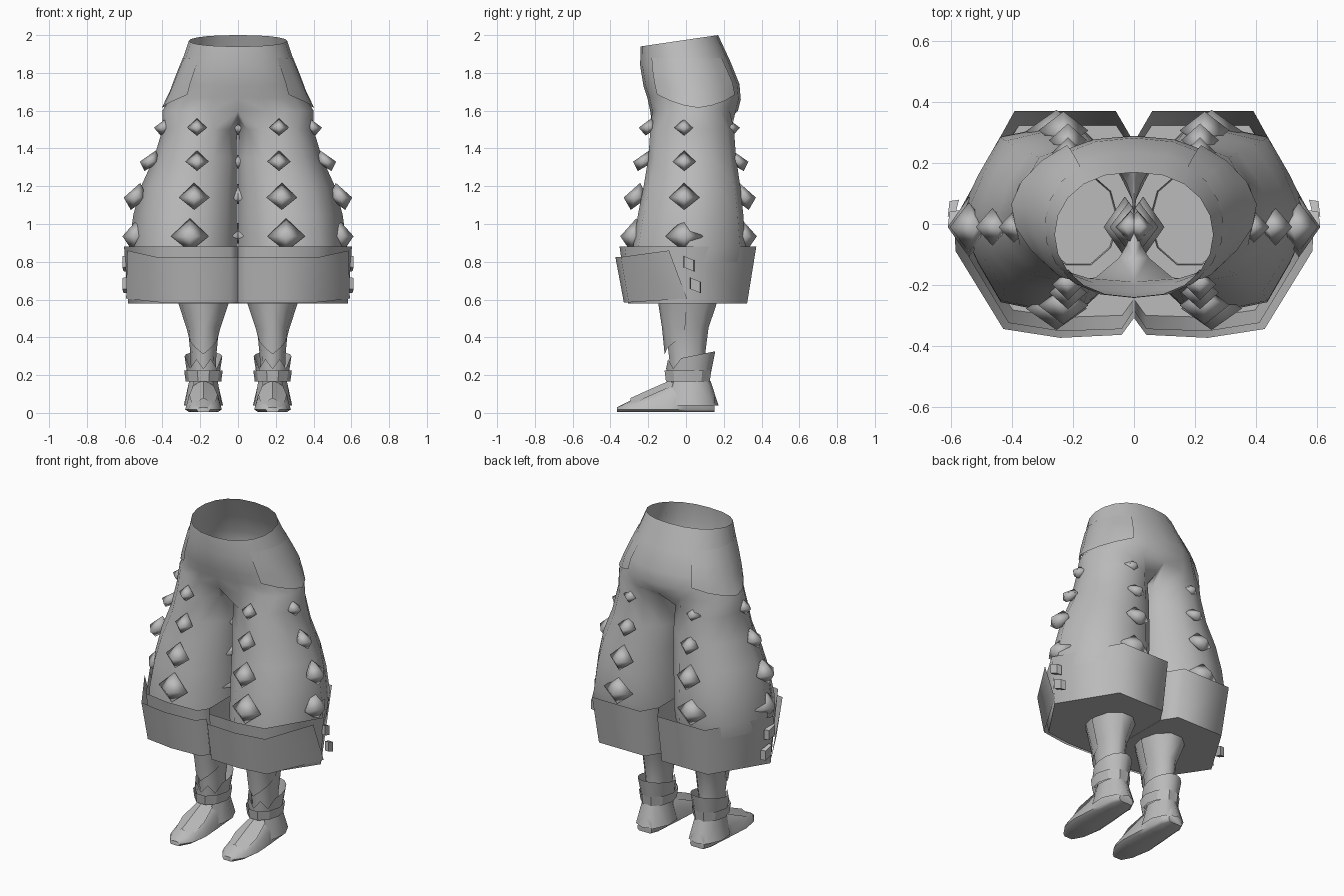
import bpy, math
from math import sin, cos, radians

if "Cube" in bpy.data.objects:
    bpy.data.objects.remove(bpy.data.objects["Cube"], do_unlink=True)

grey = bpy.data.materials.new("plain_grey")
grey.use_nodes = True
colour = (0.5, 0.5, 0.5, 1)
grey.diffuse_color = colour
grey.node_tree.nodes["Principled BSDF"].inputs["Base Color"].default_value = colour


def build(name, verts, faces, angle=60):
    """Make one mirrored object from a left-hand half."""
    me = bpy.data.meshes.new(name)
    me.from_pydata(verts, [], faces)
    me.materials.append(grey)
    ob = bpy.data.objects.new(name, me)
    bpy.context.collection.objects.link(ob)
    bpy.ops.object.select_all(action='DESELECT')
    ob.select_set(True)
    bpy.context.view_layer.objects.active = ob
    bpy.ops.object.mode_set(mode='EDIT')
    bpy.ops.mesh.select_all(action='SELECT')
    bpy.ops.mesh.normals_make_consistent(inside=False)
    bpy.ops.object.mode_set(mode='OBJECT')
    bpy.ops.object.shade_smooth_by_angle(angle=radians(angle))
    mirror = ob.modifiers.new("Mirror", 'MIRROR')
    mirror.merge_threshold = 0.0005


def bridge(a, b, n, closed):
    """Quads between two rows of n vertices starting at a and b."""
    return [(a + i, a + (i + 1) % n, b + (i + 1) % n, b + i)
            for i in range(n if closed else n - 1)]


def loft(name, rings, closed=True, caps=(False, False), angle=60):
    n = len(rings[0])
    verts = [p for r in rings for p in r]
    faces = [f for k in range(len(rings) - 1)
             for f in bridge(k * n, k * n + n, n, closed)]
    if caps[0]:
        faces.append(tuple(range(n)))
    if caps[1]:
        faces.append(tuple(range(len(verts) - n, len(verts))))
    build(name, verts, faces, angle)


def arc(z, cx, cy, rx, ry, n, start=0, end=None):
    """Ring, or open arc from start to end in degrees."""
    step = 360 / n if end is None else (end - start) / (n - 1)
    return [(cx + rx * cos(radians(start + i * step)),
             cy + ry * sin(radians(start + i * step)), z) for i in range(n)]


# Trousers: waist half rings branch into a full leg ring at the crotch
# waist rows: front z, back z, half width, front y, back y
WAIST = [(1.94, 2.0, .26, -.24, .17), (1.84, 1.86, .3, -.243, .235),
         (1.73, 1.74, .345, -.225, .283), (1.67, 1.66, .36, -.205, .29),
         (1.6, 1.6, .4, -.19, .275)]
# leg rows: z, centre x, half width, front y, back y, how six-sided
LEG = [(1.5, .2, .2, -.19, .255, .1), (1.35, .213, .232, -.2, .266, .3),
       (1.2, .245, .268, -.225, .288, .5), (1.05, .264, .29, -.255, .304, .65),
       (.88, .275, .303, -.28, .315, .8), (.8, .275, .3, -.285, .3, .8)]
OUT, IN = 11, 5


def waist_point(t, row, grow=0):
    zf, zb, rx, yf, yb = row
    s = sin(t)
    y = (yf + yb) / 2 + (yb - yf + 2 * grow) / 2 * s
    return ((rx + grow) * max(cos(t), 0) ** .85, y, zf + (zb - zf) * (s + 1) / 2)


def waist_at(t, z, grow):
    """Point on the waist surface at a height."""
    pts = [waist_point(t, r, grow) for r in WAIST]
    for a, b in zip(pts, pts[1:]):
        if a[2] >= z >= b[2]:
            f = (a[2] - z) / (a[2] - b[2])
            return tuple(p + (q - p) * f for p, q in zip(a, b))
    return pts[-1]


def leg_point(a, z, cx, rx, yf, yb, six):
    """Blend of an ellipse and a hexagon with a corner facing sideways."""
    c, s = cos(radians(a)), sin(radians(a))
    flat = cos(radians(30))
    h = flat / cos(radians(a % 60 - 30))
    x = cx + rx * c * (1 - six + six * h)
    y = (yf + yb) / 2 + (yb - yf) / 2 * s * (1 - six + six * h / flat)
    # thighs flatten where they press together
    return (max(.002, x), y, z)


verts, faces = [], []
for k, row in enumerate(WAIST):
    verts += [waist_point(radians(-90 + 180 * i / (OUT - 1)), row) for i in range(OUT)]
    if k:
        faces += bridge((k - 1) * OUT, k * OUT, OUT, False)
# saddle under the crotch, running back to front
yf, yb = WAIST[-1][3:]
verts += [(0, yb + (yf - yb) * (i + 1) / (IN + 1),
           1.6 - .08 * sin(math.pi * (i + 1) / (IN + 1))) for i in range(IN)]
start, total = (len(WAIST) - 1) * OUT, OUT + IN
angles = [-140 + 280 * i / (OUT - 1) for i in range(OUT)]
angles += [140 + 80 * (i + 1) / (IN + 1) for i in range(IN)]
for row in LEG:
    verts += [leg_point(a, *row) for a in angles]
    faces += bridge(start, start + total, total, True)
    start += total
build("trousers", verts, faces, 80)

# Hip patches lying just over the trousers, blending in at the top
rows = []
for k in range(4):
    row = []
    for i in range(7):
        u = i / 3 - 1
        low = 1.615 + .07 * abs(u) ** 1.5
        row.append(waist_at(radians(5 + 52 * u), 1.88 + (low - 1.88) * k / 3,
                            .002 + .004 * k))
    rows.append(row)
loft("hip_patch", rows, closed=False)

# Studs: four columns down each leg, growing toward the cuff
verts, faces = [], []
for z, cx, out, inn, front, back, w, slope in [
        (1.51, .217, .445, -.04, -.25, .285, .052, .015),
        (1.33, .217, .52, -.05, -.28, .33, .062, .03),
        (1.14, .232, .605, -.08, -.33, .37, .082, .025),
        (.935, .255, .612, -.1, -.348, .375, .1, .015)]:
    for tip, d in [((out, -.01), (1, 0)), ((inn, -.01), (-1, 0)),
                   ((cx, front), (0, -1)), ((cx, back), (0, 1))]:
        b, depth = len(verts), .03 + w * .4
        bx, by = tip[0] - d[0] * depth, tip[1] - d[1] * depth
        sx, sy = d[0] * slope, d[1] * slope
        verts += [(bx - d[1] * w, by + d[0] * w, z), (bx - sx, by - sy, z + w * .95),
                  (bx + d[1] * w, by - d[0] * w, z), (bx + sx, by + sy, z - w * .8),
                  (tip[0], tip[1], z), (bx - d[0] * depth, by - d[1] * depth, z)]
        for i in range(4):
            faces += [(b + i, b + (i + 1) % 4, b + 4), (b + (i + 1) % 4, b + i, b + 5)]
build("studs", verts, faces, 100)

# Wide faceted cuffs, open at the top with a floor
OUTLINE = [(0, -.285), (.04, -.345), (.24, -.352), (.41, -.325), (.6, -.01),
           (.39, .372), (.06, .372), (0, .27)]


def cuff_ring(z, sx, sy, pts):
    return [(max(.001, x * sx), y * sy, z) for x, y in pts]


loft("cuff", [cuff_ring(.88, 1.005, 1, OUTLINE), cuff_ring(.58, .97, .87, OUTLINE)],
     caps=(False, True), angle=65)

# Plain panels wrapping the front of the cuffs
PANEL = [(0, -.31), (.04, -.364), (.24, -.374), (.425, -.345), (.58, -.09)]
upper = [(x, y, .86 if y > -.2 else .825) for x, y, z in cuff_ring(0, 1.01, 1, PANEL)]
lower = cuff_ring(.585, .975, .88, PANEL)
lower[-1] = (.592, .005, .605)
loft("cuff_panel", [upper, lower], closed=False, angle=65)

# Small tabs on the outside of the cuffs
for name, y, z in [("upper_tab", .015, .79), ("lower_tab", .05, .675)]:
    loft(name, [[(x, y + dy, z + h - dy * .4) for x, dy in
                 [(.59, -.03), (.612, -.025), (.606, .025), (.575, .03)]]
                for h in (.03, -.03)], caps=(True, True), angle=20)

# Lower legs
CX = .183
loft("lower_leg", [arc(.6, CX, .015, .132, .158, 10), arc(.57, CX, .015, .125, .152, 10),
                   arc(.45, CX, .005, .082, .12, 10), arc(.3, CX, .005, .068, .1, 10),
                   arc(.14, CX, .01, .065, .09, 10)])

# Shin guards with a pointed lower edge
guard = [arc(.58, CX, .005, .133, .152, 7, 180, 360), arc(.45, CX, -.005, .09, .122, 7, 180, 360),
         arc(.31, CX, -.005, .08, .108, 7, 180, 360)]
guard[2] = [(x, y, z + .1 * abs(i - 3) / 3) for i, (x, y, z) in enumerate(guard[2])]
loft("shin_guard", guard, closed=False)

# Ankle band and the collar above it, notched at the front
loft("ankle_band", [arc(.225, CX, .01, .102, .13, 10), arc(.165, CX, .01, .094, .122, 10)], angle=30)
collar = arc(.3, CX, .025, .1, .13, 16)
collar = [(x, y, .295 + .03 * y / .15 if y > -.04 else (.285 if i % 2 else .235))
          for i, (x, y, z) in enumerate(collar)]
loft("ankle_collar", [collar, arc(.2, CX, .015, .085, .115, 16)], angle=40)

# Shoes: arched sections along the foot, y, half width, height
rings = []
for y, w, h in [(.15, .05, .08), (.1, .075, .16), (0, .083, .165), (-.08, .09, .147),
                (-.2, .097, .085), (-.3, .08, .045), (-.365, .035, .012)]:
    ring = [(CX + w * cos(radians(a)), y, .018 + h * max(0, sin(radians(a))))
            for a in range(0, 181, 30)]
    rings.append([(CX + w * .78, y, .004)] + ring + [(CX - w * .78, y, .004)])
    rings[-1] = rings[-1][-1:] + rings[-1][:-1]
loft("shoe", rings, caps=(True, True))

# Heel guards wrap the back and sides of the shoes
loft("heel_guard", [arc(.17, CX, .02, .078, .11, 9, -50, 230),
                    arc(.04, CX, .025, .107, .147, 9, -62, 242)], closed=False)

# Ridged instep plates
loft("instep_plate", [[(CX - w, y, z - .035), (CX, y, z), (CX + w, y, z - .035)]
                      for y, z, w in [(-.07, .178, .055), (-.18, .13, .075), (-.295, .078, .06)]],
     closed=False, angle=20)
